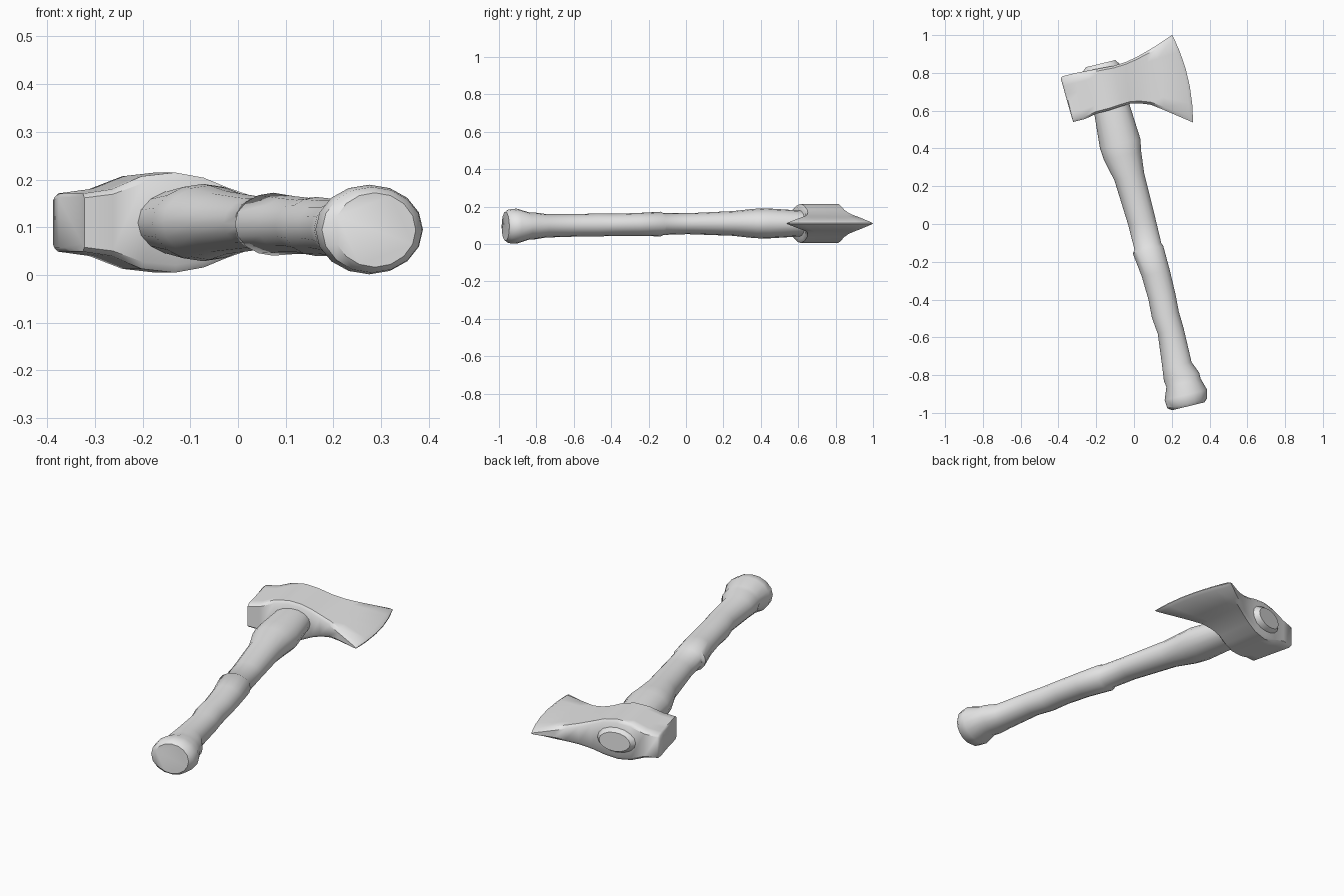
import bpy, bmesh, math
from mathutils import Vector

if "Cube" in bpy.data.objects:
    bpy.data.objects.remove(bpy.data.objects["Cube"])

grey = bpy.data.materials.new("plain grey")
grey.diffuse_color = (0.8, 0.8, 0.8, 1)
grey.use_nodes = True
grey.node_tree.nodes["Principled BSDF"].inputs["Base Color"].default_value = grey.diffuse_color
ACROSS = Vector((.972, .235, 0))  # direction across the handle, along the head


def loft(name, rings, angle):
    """Skin a list of equal-length point rings and cap both ends."""
    bm = bmesh.new()
    loops = [[bm.verts.new(p) for p in ring] for ring in rings]
    n = len(loops[0])
    for a, b in zip(loops, loops[1:]):
        for i in range(n):
            j = (i + 1) % n
            bm.faces.new((a[i], a[j], b[j], b[i]))
    bm.faces.new(loops[0])
    bm.faces.new(loops[-1])
    bmesh.ops.recalc_face_normals(bm, faces=bm.faces)
    for f in bm.faces:
        f.smooth = True
    mesh = bpy.data.meshes.new(name)
    bm.to_mesh(mesh)
    bm.free()
    mesh.set_sharp_from_angle(angle=math.radians(angle))
    mesh.materials.append(grey)
    obj = bpy.data.objects.new(name, mesh)
    bpy.context.collection.objects.link(obj)
    return obj


# Handle: centre x, y, half width, half height
handle = [
    (.287, -.965, .088, .078),
    (.281, -.95, .108, .09),
    (.275, -.905, .116, .094),
    (.262, -.84, .093, .073),
    (.252, -.81, .096, .072),
    (.228, -.75, .079, .063),
    (.194, -.565, .07, .06),
    (.166, -.48, .073, .062),
    (.148, -.385, .073, .059),
    (.115, -.26, .076, .061),
    (.074, -.135, .083, .066),
    (.074, -.12, .073, .058),
    (.042, .01, .074, .056),
    (-.025, .25, .081, .066),
    (-.06, .36, .101, .078),
    (-.073, .425, .11, .081),
    (-.115, .6, .097, .07),
    (-.176, .82, .106, .068),
    (-.177, .849, .08, .05),
]
SIDES = 16
rings = []
for x, y, w, h in handle:
    mid = Vector((x, y, min(.11, .1085 + .0145 * y)))
    turns = [2 * math.pi * i / SIDES for i in range(SIDES)]
    rings.append([mid + ACROSS * w * math.cos(a) + Vector((0, 0, h * math.sin(a)))
                  for a in turns])
loft("handle", rings, 40)

# Axe head from poll to cutting edge: lower x, y, upper x, y, half thickness
head = [
    (-.326, .552, -.388, .77, .053),
    (-.322, .54, -.38, .782, .061),
    (-.262, .555, -.315, .798, .07),
    (-.2, .583, -.245, .812, .097),
    (-.13, .602, -.175, .825, .105),
    (-.07, .622, -.105, .838, .094),
    (-.02, .637, -.045, .857, .073),
    (.03, .639, .01, .882, .056),
    (.09, .631, .065, .913, .043),
    (.16, .603, .11, .94, .034),
    (.295, .545, .19, .993, .014),
    (.312, .538, .203, 1.0, .002),
]
rings = []
for lx, ly, ux, uy, t in head:
    low, high = Vector((lx, ly, .11)), Vector((ux, uy, .11))
    bow = .029 * (max(0, lx) / .312) ** 2      # outward curve of the cutting edge
    rim = t * (.85 - 1.4 * max(0, lx + .05))   # thinner along the outer rims
    ring = []
    for side in (1, -1):
        for s in (0, .05, .2, .4, .6, .8, .95, 1)[::side]:
            thick = rim if s in (0, 1) else t
            ring.append(low.lerp(high, s) + ACROSS * bow * 4 * s * (1 - s)
                        + Vector((0, 0, side * thick)))
    rings.append(ring)
loft("axe_head", rings, 45)
